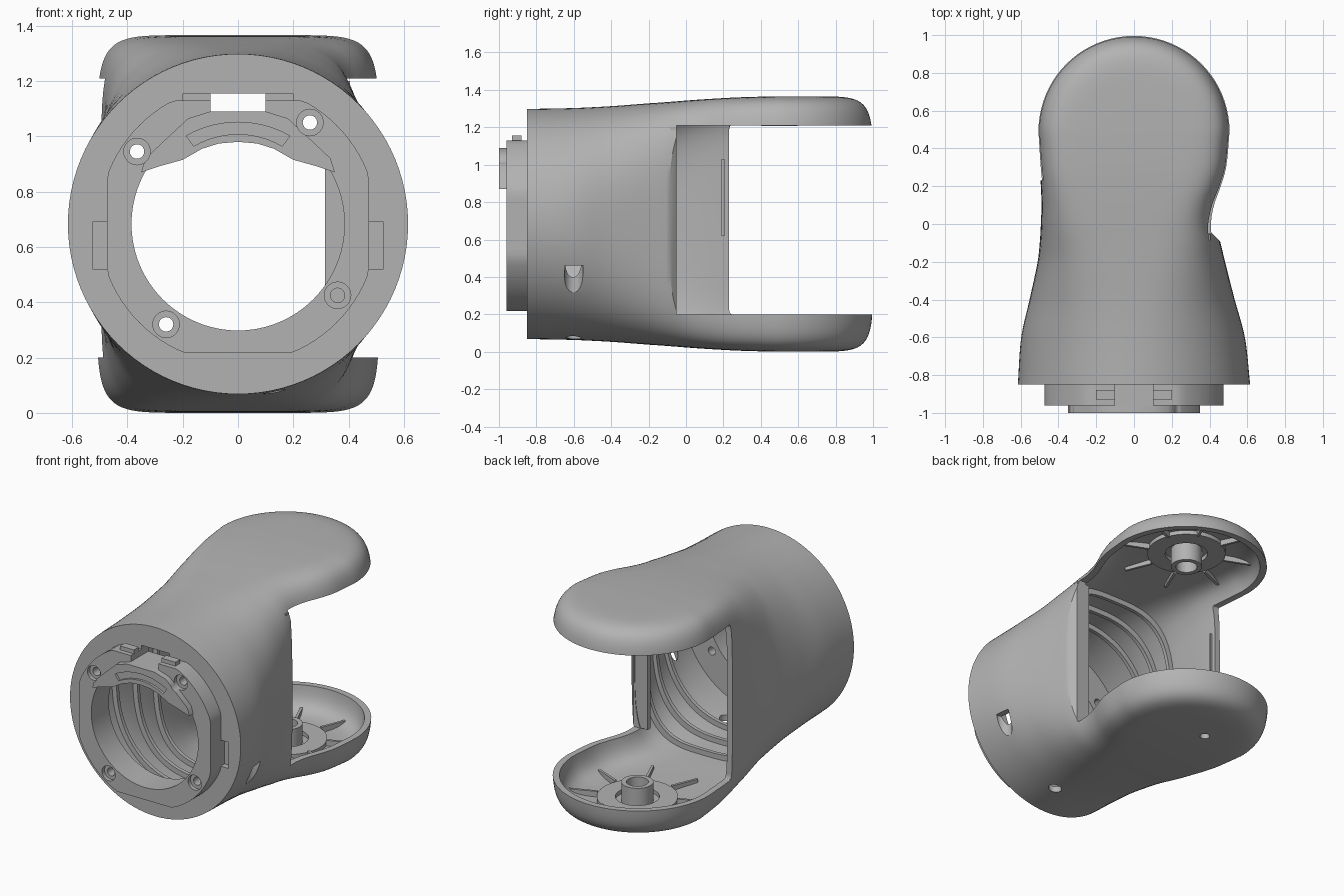
import bpy, bmesh, math

if "Cube" in bpy.data.objects:
    bpy.data.objects.remove(bpy.data.objects["Cube"], do_unlink=True)

grey = bpy.data.materials.new("plain grey plastic")
grey.use_nodes = True
grey.diffuse_color = (0.45, 0.45, 0.45, 1)
grey.node_tree.nodes["Principled BSDF"].inputs["Base Color"].default_value = (0.45, 0.45, 0.45, 1)

CZ = 0.683      # height of the tube axis
PIVOT = 0.49    # y of the rounded arm ends' centre
WALL = 0.038
KEYS = [-0.85, -0.6, -0.4, -0.2, -0.1, 0.0, 0.1, 0.2, 0.3, 0.49]
LEFT_W = [0.615, 0.597, 0.553, 0.51, 0.499, 0.493, 0.49, 0.493, 0.5, 0.51]
RIGHT_W = [0.615, 0.587, 0.533, 0.482, 0.458, 0.432, 0.438, 0.468, 0.494, 0.51]
HEIGHT = [0.615, 0.62, 0.63, 0.645, 0.652, 0.66, 0.667, 0.673, 0.678, 0.683]
POWER = [2, 2.15, 2.5, 3.2, 3.8, 4.6, 5.5, 6.5, 7.2, 8]


def curve(vals, y):
    """Smooth interpolation of a key list along y."""
    last = len(KEYS) - 1
    i = max(k for k in range(last) if y >= KEYS[k] or k == 0)

    def slope(k):
        a, b = max(k - 1, 0), min(k + 1, last)
        return (vals[b] - vals[a]) / (KEYS[b] - KEYS[a])
    h = KEYS[i + 1] - KEYS[i]
    t = (y - KEYS[i]) / h
    return ((1 + 2 * t) * (1 - t) ** 2 * vals[i] + t * (1 - t) ** 2 * h * slope(i)
            + t * t * (3 - 2 * t) * vals[i + 1] + t * t * (t - 1) * h * slope(i + 1))


def half_section(widths, y, inset, steps=48):
    """Half superellipse from top centre to bottom centre: (distance, z)."""
    w, h, n = curve(widths, y) - inset, curve(HEIGHT, y) - inset, curve(POWER, y)
    pts = []
    for i in range(steps + 1):
        a = math.pi * i / steps
        s, c = abs(math.sin(a)), math.cos(a)
        s = 0 if i in (0, steps) else s
        pts.append((w * s ** (2 / n), CZ + h * math.copysign(abs(c) ** (2 / n), c)))
    return pts


def finish(name, bm):
    bmesh.ops.recalc_face_normals(bm, faces=bm.faces)
    mesh = bpy.data.meshes.new(name)
    bm.to_mesh(mesh)
    bm.free()
    mesh.materials.append(grey)
    ob = bpy.data.objects.new(name, mesh)
    bpy.context.collection.objects.link(ob)
    return ob


def housing_solid(name, y0, inset):
    """Tube side, rounded arm end swept about the pivot, other tube side."""
    ys = [y0 + (PIVOT - y0) * i / 36 for i in range(37)]
    rows = [[(-d, y, z) for d, z in half_section(LEFT_W, y, inset)] for y in ys]
    end = half_section(LEFT_W, PIVOT, inset)
    for i in range(1, 40):
        a = math.pi * i / 40
        rows.append([(-d * math.cos(a), PIVOT + d * math.sin(a), z) for d, z in end])
    rows += [[(d, y, z) for d, z in half_section(RIGHT_W, y, inset)] for y in reversed(ys)]
    bm = bmesh.new()
    grid = [[bm.verts.new(p) for p in row] for row in rows]
    for r, s in zip(grid, grid[1:]):
        for i in range(len(r) - 1):
            bm.faces.new((r[i], r[i + 1], s[i + 1], s[i]))
    bmesh.ops.remove_doubles(bm, verts=bm.verts, dist=0.0001)
    bmesh.ops.holes_fill(bm, edges=[e for e in bm.edges if e.is_boundary], sides=0)
    return finish(name, bm)


def prism(name, pts, axis, a, b):
    """Extrude a flat outline along y (points x, z) or z (points x, y)."""
    bm = bmesh.new()

    def place(p, v):
        return (p[0], v, p[1]) if axis == "y" else (p[0], p[1], v)
    lo = [bm.verts.new(place(p, a)) for p in pts]
    hi = [bm.verts.new(place(p, b)) for p in pts]
    bm.faces.new(lo)
    bm.faces.new(hi)
    for i in range(len(pts)):
        j = (i + 1) % len(pts)
        bm.faces.new((lo[i], lo[j], hi[j], hi[i]))
    return finish(name, bm)


def circle(x, v, r, n=32):
    return [(x + r * math.cos(2 * math.pi * i / n), v + r * math.sin(2 * math.pi * i / n))
            for i in range(n)]


def rect(x0, x1, v0, v1):
    return [(x0, v0), (x1, v0), (x1, v1), (x0, v1)]


def cut(ob, *cutters):
    for cutter in cutters:
        mod = ob.modifiers.new("cut", "BOOLEAN")
        mod.operation, mod.solver, mod.object = "DIFFERENCE", "EXACT", cutter
        bpy.context.view_layer.objects.active = ob
        bpy.ops.object.modifier_apply(modifier=mod.name)
        bpy.data.objects.remove(cutter, do_unlink=True)
    return ob


def ring(name, x, v, outer, inner, axis, a, b):
    return cut(prism(name, circle(x, v, outer, 64), axis, a, b),
               prism("cutter", circle(x, v, inner, 64), axis, a - 1, b + 1))


# Hollow housing with the front bore and the opening between the arms
body = housing_solid("housing", -0.85, 0)
opening = prism("cutter", [(-1, 0.23), (-0.2, 0.23), (0.2, -0.05), (0.415, -0.05),
                           (0.8, -0.435), (1.5, -0.3), (1.5, 1.5), (-1, 1.5)], "z", 0.2, 1.21)
edges = [e for e in opening.data.edges
         if all(abs(opening.data.vertices[v].co.y - 0.23) < 0.001 for v in e.vertices)
         and abs(opening.data.vertices[e.vertices[0]].co.z - opening.data.vertices[e.vertices[1]].co.z) < 0.001]
bm = bmesh.new()
bm.from_mesh(opening.data)
bm.edges.ensure_lookup_table()
bmesh.ops.bevel(bm, geom=[bm.edges[e.index] for e in edges], offset=0.035,
                segments=4, profile=0.5, affect="EDGES")
bm.to_mesh(opening.data)
bm.free()
cut(body, housing_solid("cutter", -0.78, WALL), opening,
    prism("cutter", circle(0, CZ, 0.385, 96), "y", -1, -0.7),
    prism("cutter", circle(0.54, -0.6, 0.05), "z", -0.2, 0.46),
    prism("cutter", circle(0.13, -0.6, 0.04), "z", -0.2, 0.3),
    prism("cutter", circle(-0.08, 0.58, 0.03), "z", -0.2, 0.3))

# Front collar: a circle with flattened sides
outline = [(max(-0.473, min(0.473, x)), max(0.218, min(1.13, z)))
           for x, z in circle(0, CZ, 0.505, 96)]
collar = prism("front_collar", outline, "y", -0.96, -0.845)
cut(collar, prism("cutter", circle(0, CZ, 0.385, 96), "y", -2, 0))

# Side clip pockets, top slot and screw holes
for s in (-1, 1):
    cut(body, prism("cutter", rect(*sorted((s * 0.47, s * 0.527)), 0.52, 0.69), "y", -1, -0.81))
    prism("collar_tab", rect(*sorted((s * 0.1, s * 0.2)), 1.08, 1.155), "y", -0.93, -0.88)
for ob in (body, collar):
    cut(ob, prism("cutter", rect(-0.1, 0.1, 1.09, 1.155), "y", -1.1, -0.7))
screws = [(-0.365, 0.945), (0.26, 1.05), (-0.26, 0.32), (0.36, 0.425)]
for x, z in screws:
    cut(collar, prism("cutter", circle(x, z, 0.048), "y", -1.1, -0.935))
    for ob in (body, collar):
        cut(ob, prism("cutter", circle(x, z, 0.026), "y", -1.1, -0.7))

# Crescent plate with a shallow arc groove
half = [(0.35, 0.87), (0.335, 0.92), (0.25, 1.0), (0.18, 1.065), (0.1, 1.09)]
inner = [(0.28, 0.893), (0.2, 0.915), (0.13, 0.955), (0.07, 0.974)]
crescent = prism("crescent_plate", half + [(-x, z) for x, z in reversed(half)]
                 + [(-x, z) for x, z in inner] + [(0, 0.98)] + list(reversed(inner)),
                 "y", -1, -0.95)
arc = [math.radians(60 + 5 * i) for i in range(13)]
groove = ([(0.375 * math.cos(a), CZ + 0.368 * math.sin(a)) for a in arc]
          + [(0.32 * math.cos(a), CZ + 0.325 * math.sin(a)) for a in reversed(arc)])
cut(crescent, prism("cutter", groove, "y", -1.1, -0.985))
for x, z in screws[:2]:
    cut(crescent, prism("cutter", circle(x, z, 0.048), "y", -1.1, -0.9))


# Ribs running around the inside of the tube
def section(y, inset):
    right = half_section(RIGHT_W, y, inset)
    left = [(-d, z) for d, z in half_section(LEFT_W, y, inset)]
    return right[:-1] + left[:0:-1]


for y in (-0.52, -0.36, -0.2):
    cut(prism("inner_rib", section(y, 0.025), "y", y, y + 0.025),
        prism("cutter", section(y, 0.07), "y", y - 1, y + 1))

# Flange along the open edge and stiffener on the closed wall
prism("edge_flange", rect(0.315, 0.405, -0.085, -0.055), "z", 0.2, 1.2)
prism("wall_stiffener", rect(-0.47, -0.44, 0.19, 0.205), "z", 0.62, 1.03)

# Pivot fittings inside both arms
for name, base, s in (("lower", 0.03, 1), ("upper", 1.336, -1)):
    def span(height):
        return sorted((base, base + s * height))
    ring(name + "_pivot_disc", 0, 0.5, 0.24, 0.13, "z", *span(0.035))
    ring(name + "_pivot_boss", 0, 0.5, 0.095, 0.065, "z", *span(0.13))
    for i in range(8):
        a = math.radians(22.5 + 45 * i)
        c, d = math.cos(a), math.sin(a)
        prism(name + "_arm_rib", [(r * c - t * d, 0.5 + r * d + t * c) for r, t in
                                  ((0.24, -0.008), (0.42, -0.008), (0.42, 0.008), (0.24, 0.008))],
              "z", *span(0.045))

# Smooth curved faces, crisp edges
bpy.ops.object.select_all(action="DESELECT")
for ob in bpy.context.collection.objects:
    if ob.type == "MESH" and grey.name in ob.data.materials:
        ob.select_set(True)
        bpy.context.view_layer.objects.active = ob
bpy.ops.object.shade_smooth_by_angle(angle=math.radians(32))
